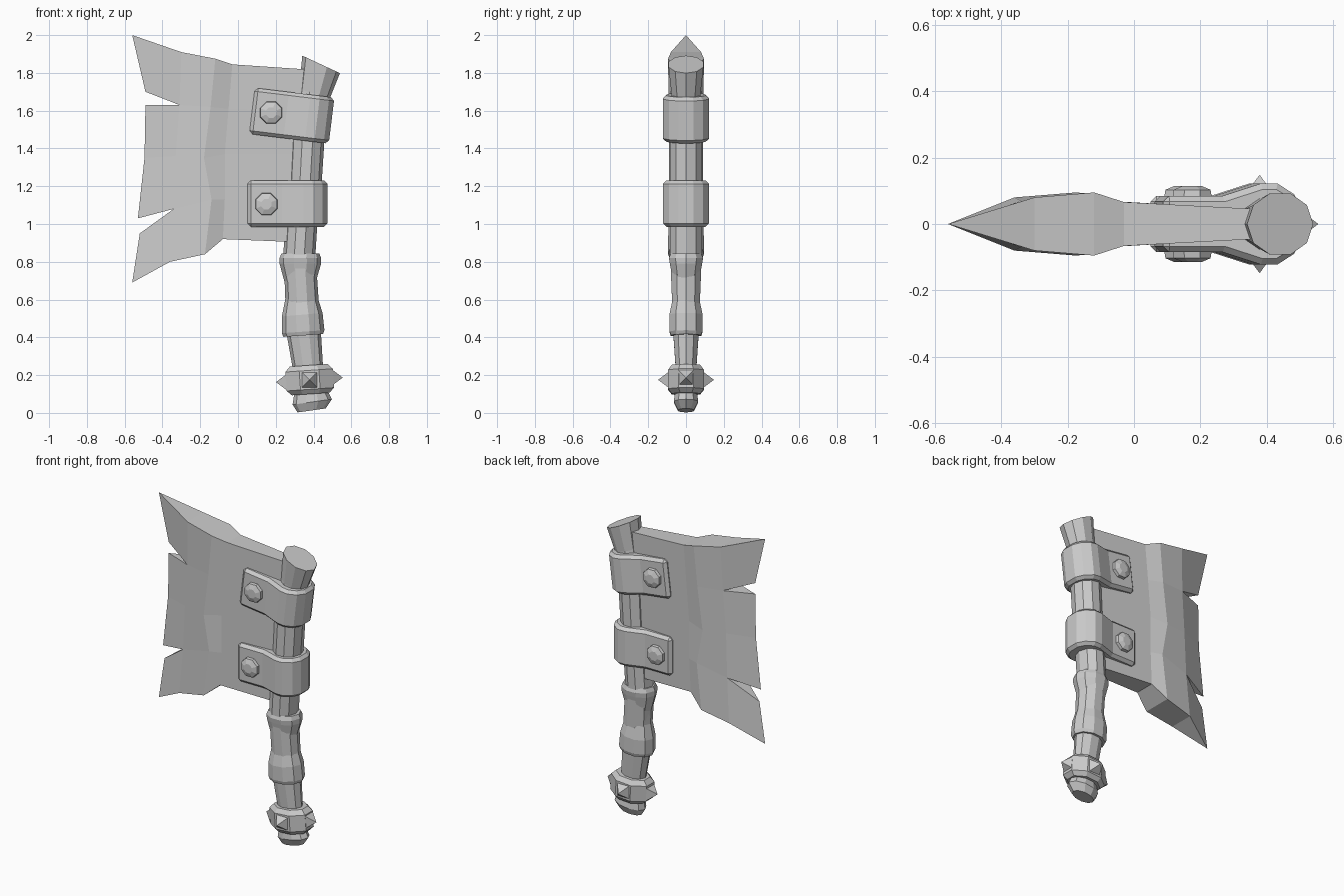
import bpy, bmesh
from math import sin, cos, pi, radians
from mathutils import Matrix, Vector

if "Cube" in bpy.data.objects:
    bpy.data.objects.remove(bpy.data.objects["Cube"])


def finish(name, bm):
    bmesh.ops.recalc_face_normals(bm, faces=bm.faces)
    mesh = bpy.data.meshes.new(name)
    bm.to_mesh(mesh)
    bm.free()
    ob = bpy.data.objects.new(name, mesh)
    bpy.context.collection.objects.link(ob)
    return ob


def tube(name, rings, sides=10, phase=0.0):
    """Loft tilted rings given as (x, z, x radius, y radius, tilt in degrees)."""
    bm = bmesh.new()
    loops = []
    for x, z, rx, ry, tilt in rings:
        t = radians(tilt)
        loop = []
        for i in range(sides):
            a = phase + 2 * pi * i / sides
            u = rx * cos(a)
            loop.append(bm.verts.new((x + u * cos(t), ry * sin(a), z + u * sin(t))))
        loops.append(loop)
    for lo, hi in zip(loops, loops[1:]):
        for i in range(sides):
            j = (i + 1) % sides
            bm.faces.new((lo[i], lo[j], hi[j], hi[i]))
    bm.faces.new(loops[0])
    bm.faces.new(loops[-1])
    return finish(name, bm)


def cone(name, base, direction, r1, r2, depth, sides, spin):
    bm = bmesh.new()
    d = Vector(direction)
    rot = d.to_track_quat('Z', 'X').to_matrix().to_4x4()
    m = Matrix.Translation(Vector(base) + d * depth / 2) @ rot @ Matrix.Rotation(spin, 4, 'Z')
    bmesh.ops.create_cone(bm, cap_ends=True, segments=sides, radius1=r1,
                          radius2=r2, depth=depth, matrix=m)
    bmesh.ops.remove_doubles(bm, verts=bm.verts, dist=1e-5)
    return finish(name, bm)


# Bent wooden shaft
tube("shaft", [(0.375, 0.2, 0.078, 0.055, 7), (0.35, 0.41, 0.09, 0.07, 7),
               (0.325, 0.84, 0.085, 0.088, 0), (0.335, 1.0, 0.085, 0.09, -3),
               (0.355, 1.22, 0.088, 0.09, -4), (0.368, 1.45, 0.09, 0.09, -7),
               (0.405, 1.69, 0.085, 0.08, -17), (0.44, 1.845, 0.11, 0.097, -25)])

# Wrapped grip
tube("grip", [(0.345, 0.41, 0.105, 0.085, 4), (0.345, 0.43, 0.113, 0.092, 4),
              (0.34, 0.52, 0.108, 0.092, 5), (0.335, 0.61, 0.085, 0.072, 5),
              (0.33, 0.69, 0.082, 0.07, 3), (0.33, 0.79, 0.11, 0.09, 0),
              (0.33, 0.82, 0.11, 0.095, 0), (0.33, 0.845, 0.1, 0.085, 0)])

# Pommel
tube("pommel", [(0.39, 0.013, 0.075, 0.045, 8), (0.393, 0.058, 0.105, 0.068, 8),
                (0.383, 0.12, 0.085, 0.058, 8)])

# Spiked collar
k = 1 / cos(pi / 8)
tube("collar", [(0.385, 0.1, 0.1 * k, 0.075 * k, 4), (0.383, 0.125, 0.126 * k, 0.095 * k, 4),
                (0.376, 0.225, 0.126 * k, 0.095 * k, 4), (0.374, 0.252, 0.1 * k, 0.075 * k, 4)],
     sides=8, phase=pi / 8)
for n, (dx, dy) in enumerate([(1, 0), (-1, 0), (0, 1), (0, -1)]):
    base = (0.378 + 0.122 * dx, 0.093 * dy, 0.175 + 0.012 * dx)
    cone(f"collar_spike_{n}", base, (dx, dy, 0), 0.058, 0, 0.055, 4, pi / 4)

# Metal straps wrapped around the shaft, with rivets on both faces
half = [(-0.212, 0.085), (-0.03, 0.085), (0.085, 0.122), (0.135, 0.122),
        (0.185, 0.09), (0.212, 0.04)]
profile = half + [(x, -y) for x, y in reversed(half)]
for label, cx, cz, tilt, rx, rz in [("upper", 0.285, 1.573, 7, 0.175, 1.59),
                                    ("lower", 0.262, 1.108, 0, 0.15, 1.105)]:
    bm = bmesh.new()
    m = Matrix.Translation((cx, 0, cz)) @ Matrix.Rotation(radians(tilt), 4, 'Y')
    face = bm.faces.new([bm.verts.new(m @ Vector((x, y, -0.123))) for x, y in profile])
    ext = bmesh.ops.extrude_face_region(bm, geom=[face])["geom"]
    up = m.to_3x3() @ Vector((0, 0, 0.246))
    bmesh.ops.translate(bm, vec=up, verts=[g for g in ext if isinstance(g, bmesh.types.BMVert)])
    strap = finish(f"{label}_strap", bm)
    bev = strap.modifiers.new("bevel", 'BEVEL')
    bev.width = 0.018
    bev.segments = 1
    bev.limit_method = 'ANGLE'
    bev.angle_limit = radians(60)
    for side, s in (("front", -1), ("back", 1)):
        cone(f"{label}_rivet_rim_{side}", (rx, 0.08 * s, rz), (0, s, 0), 0.064, 0.06, 0.023, 8, pi / 8)
        cone(f"{label}_rivet_cap_{side}", (rx, 0.103 * s, rz), (0, s, 0), 0.06, 0.03, 0.012, 8, pi / 8)

# Blade: rows from top to bottom, columns of (x, z, half thickness) from cutting edge to back.
# Each row lists its edge points; notched rows have two, meeting at the notch root.
rows = [
    ([(-0.56, 2.0)], [(-0.30, 1.91, .08), (-0.12, 1.875, .095), (-0.03, 1.845, .066), (0.37, 1.818, .045)]),
    ([(-0.49, 1.70), (-0.49, 1.63)], [(-0.31, 1.63, .07), (-0.145, 1.62, .092), (-0.05, 1.61, .068), (0.34, 1.6, .045)]),
    ([(-0.495, 1.35)], [(-0.33, 1.36, .066), (-0.18, 1.35, .09), (-0.07, 1.37, .068), (0.31, 1.37, .045)]),
    ([(-0.53, 1.03), (-0.52, 0.95)], [(-0.34, 1.08, .07), (-0.14, 1.13, .092), (-0.07, 1.13, .068), (0.3, 1.13, .045)]),
    ([(-0.56, 0.69)], [(-0.36, 0.80, .08), (-0.175, 0.84, .095), (-0.08, 0.92, .066), (0.29, 0.905, .045)]),
]
bm = bmesh.new()
built = []
for edge, cols in rows:
    e = [bm.verts.new((x, 0, z)) for x, z in edge]
    f, b = ([bm.verts.new((x, s * t, z)) for x, z, t in cols] for s in (-1, 1))
    built.append((e, f, b))
for (e0, f0, b0), (e1, f1, b1) in zip(built, built[1:]):
    for c0, c1 in ((f0, f1), (b0, b1)):
        a, c = [e0[-1]] + c0, [e1[0]] + c1
        for i in range(4):
            bm.faces.new((a[i], a[i + 1], c[i + 1], c[i]))
    bm.faces.new((f0[3], b0[3], b1[3], f1[3]))
for e, f, b in built:
    for v in e:
        bm.faces.new((v, f[0], b[0]))
for e, f, b in (built[0], built[-1]):
    for i in range(3):
        bm.faces.new((f[i], f[i + 1], b[i + 1], b[i]))
finish("blade", bm)
